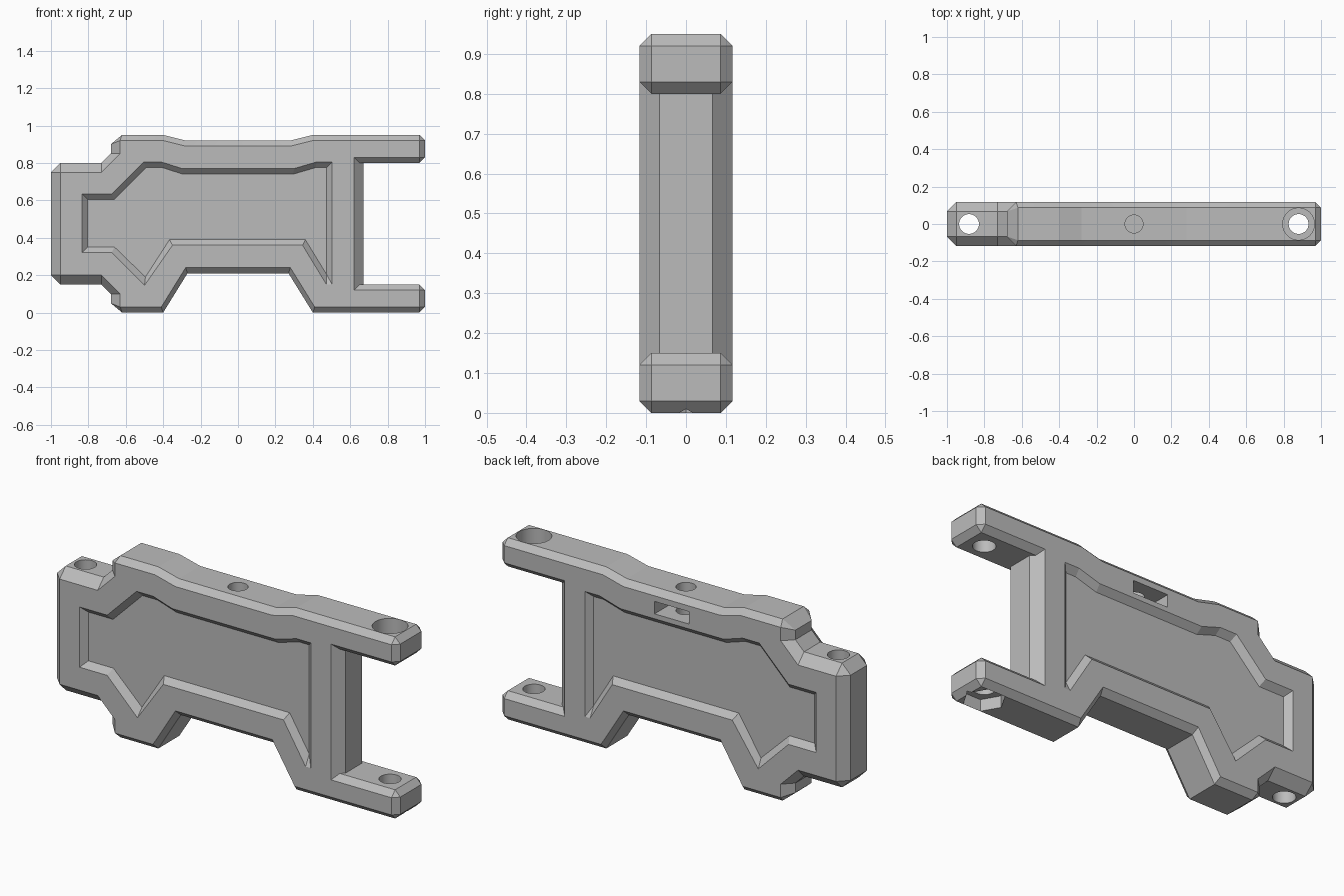
import bpy, bmesh, math

if "Cube" in bpy.data.objects:
    bpy.data.objects.remove(bpy.data.objects["Cube"])

HALF = 0.117      # half thickness of the plate
HEIGHT = 0.95
BIG, SMALL = 0.05, 0.03   # chamfer sizes

grey = bpy.data.materials.new("plain_grey")
grey.use_nodes = True
grey.diffuse_color = (0.5, 0.5, 0.5, 1)
grey.node_tree.nodes["Principled BSDF"].inputs["Base Color"].default_value = grey.diffuse_color


def make_object(name, bm):
    bmesh.ops.remove_doubles(bm, verts=bm.verts, dist=1e-5)
    bmesh.ops.recalc_face_normals(bm, faces=bm.faces)
    mesh = bpy.data.meshes.new(name)
    bm.to_mesh(mesh)
    bm.free()
    mesh.materials.append(grey)
    obj = bpy.data.objects.new(name, mesh)
    bpy.context.collection.objects.link(obj)
    return obj


def face(bm, points):
    """Add a face, dropping repeated corners."""
    unique = list(dict.fromkeys(points))
    if len(unique) > 2:
        bm.faces.new([bm.verts.new(p) for p in unique])


def strip(bm, first, second):
    """Bridge two closed loops of equal length."""
    for i in range(len(first)):
        face(bm, [first[i - 1], first[i], second[i], second[i - 1]])


def flip_z(points):
    return [((a, HEIGHT - b), (c, HEIGHT - d), s) for (a, b), (c, d), s in reversed(points)]


def flip_x(points):
    return [((-a, b), (-c, d), s) for (a, b), (c, d), s in reversed(points)]


# Outline: corner on the flat face, corner on the rim, chamfer size
left_end = [((-.95, .75), (-1, .75), BIG), ((-.95, .75), (-.95, .8), BIG),
            ((-.73, .75), (-.73, .8), BIG), ((-.63, .85), (-.68, .85), BIG),
            ((-.63, .92), (-.68, .9), BIG), ((-.63, .92), (-.62, .95), SMALL)]
top_dip = [((-.4, .92), (-.4, .95), SMALL), ((-.28, .89), (-.28, .92), SMALL)]
prong = [((.97, .92), (.97, .95), SMALL), ((.97, .92), (1, .92), SMALL),
         ((.97, .83), (1, .83), SMALL), ((.97, .83), (.97, .8), SMALL),
         ((.62, .83), (.65, .8), SMALL), ((.62, .83), (.67, .8), BIG)]
arch = [((.41, .03), (.4, 0), SMALL), ((.28, .24), (.27, .21), SMALL)]
outline = (left_end + top_dip + flip_x(top_dip) + prong + flip_z(prong)
           + arch + flip_x(arch) + flip_z(left_end))

# Chamfered plate
bm = bmesh.new()
rims = []
for side in (-1, 1):
    flat = [(p[0], side * HALF, p[1]) for p, q, s in outline]
    rim = [(q[0], side * (HALF - s), q[1]) for p, q, s in outline]
    face(bm, flat)
    strip(bm, flat, rim)
    rims.append(rim)
corners = [i for i, (p, q, s) in enumerate(outline) if q[0] != .65]
for a, b in zip(corners, corners[1:] + [len(outline)]):
    run = [i % len(outline) for i in range(a, b + 1)]
    face(bm, [rims[0][i] for i in run] + [rims[1][i] for i in reversed(run)])
body = make_object("body_plate", bm)


def cut(cutter):
    """Subtract a cutter from the body and discard it."""
    cutter.hide_render = True
    mod = body.modifiers.new("cut", 'BOOLEAN')
    mod.operation, mod.solver, mod.object = 'DIFFERENCE', 'EXACT', cutter
    bpy.ops.object.select_all(action='DESELECT')
    bpy.context.view_layer.objects.active = body
    body.select_set(True)
    bpy.ops.object.modifier_apply(modifier=mod.name)
    bpy.data.objects.remove(cutter)


def cut_hole(x, radius, low, high, sides=48):
    bpy.ops.mesh.primitive_cylinder_add(vertices=sides, radius=radius, depth=high - low,
                                        location=(x, 0, (low + high) / 2))
    hole = bpy.context.object
    if sides == 6:
        hole.rotation_euler.z = math.pi / 6   # a corner points along x
    hole.data.materials.append(grey)
    cut(hole)


# Sloped pocket on each side: edge on the face, edge on the floor
pocket = [((-.835, .32), (-.805, .35)), ((-.675, .32), (-.66, .35)),
          ((-.5, .145), (-.495, .19)), ((-.35, .36), (-.366, .39)),
          ((.345, .36), (.36, .39)), ((.473, .15), (.473, .205)),
          ((.503, .15), (.473, .205)), ((.503, .805), (.473, .775)),
          ((.42, .805), (.415, .775)), ((.3, .77), (.295, .74)),
          ((-.3, .77), (-.295, .74)), ((-.41, .805), (-.405, .775)),
          ((-.505, .805), (-.492, .775)), ((-.675, .635), (-.662, .605)),
          ((-.835, .635), (-.805, .605))]
for side in (-1, 1):
    bm = bmesh.new()
    floor = [(q[0], side * (HALF - .03), q[1]) for p, q in pocket]
    edge = [(p[0], side * HALF, p[1]) for p, q in pocket]
    outside = [(x, side * .3, z) for x, y, z in edge]
    face(bm, floor)
    strip(bm, floor, edge)
    strip(bm, edge, outside)
    face(bm, outside)
    cut(make_object("pocket_cutter", bm))

# Bolt holes, counterbore and hexagonal nut recess
cut_hole(-.882, .053, -.1, 1.1)
cut_hole(.88, .053, -.1, 1.1)
cut_hole(.88, .085, .87, 1.1)
cut_hole(.88, .1, -.1, .06, sides=6)
cut_hole(0, .048, .68, 1.1)

# Nut slot opening on the back
bpy.ops.mesh.primitive_cube_add(size=1, location=(0, .055, .828))
slot = bpy.context.object
slot.scale = (.2, .29, .065)
slot.data.materials.append(grey)
cut(slot)

bpy.ops.object.shade_smooth_by_angle(angle=math.radians(12))
